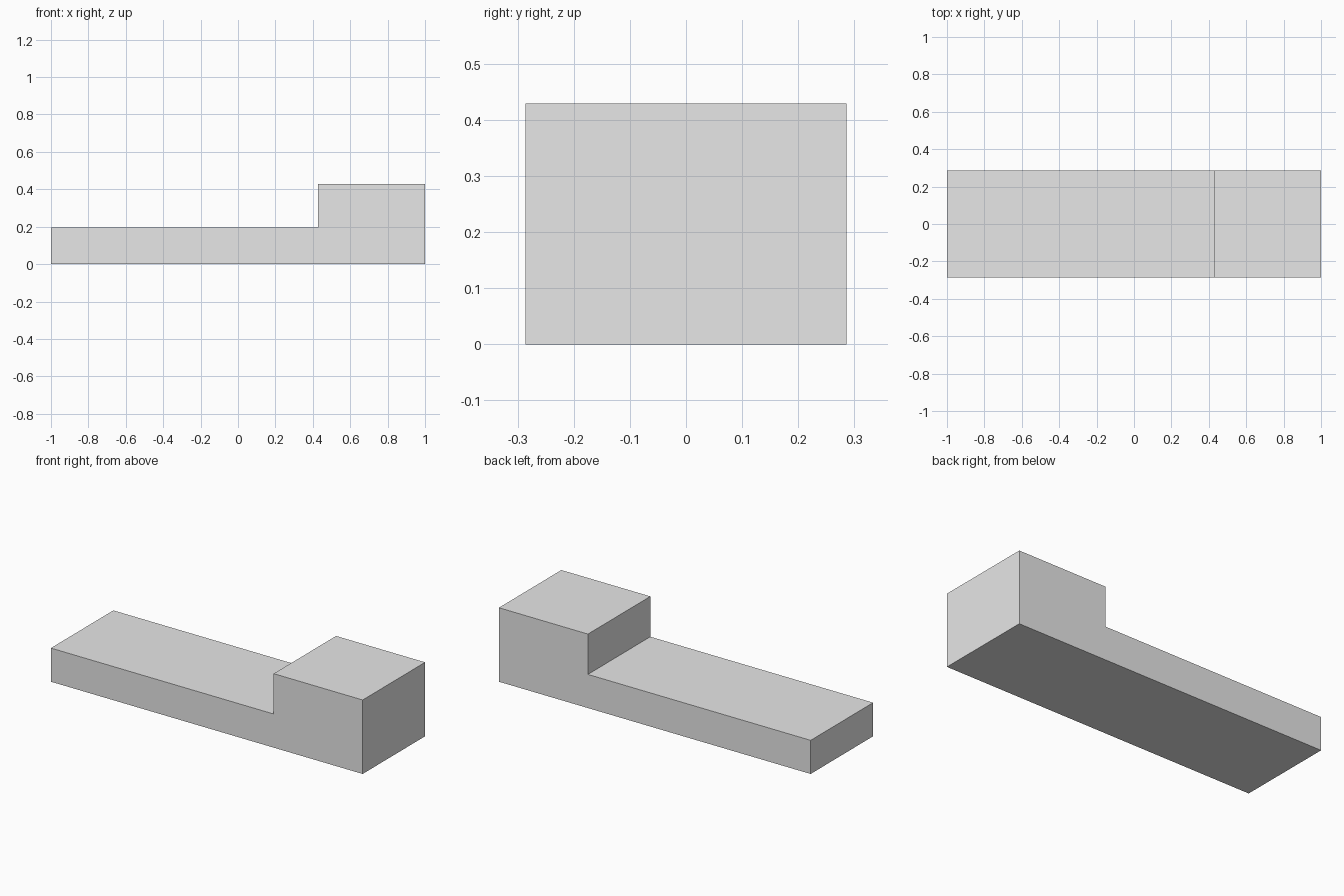
import bpy
import bmesh

cube = bpy.data.objects.get("Cube")
if cube:
    bpy.data.objects.remove(cube, do_unlink=True)

HALF_LENGTH, HALF_DEPTH = 1.0, 0.286
BASE_TOP, BLOCK_TOP, STEP_X = 0.195, 0.429, 0.429

# Plain light grey
grey = bpy.data.materials.new("light_grey")
grey.use_nodes = True
grey.diffuse_color = (0.8, 0.8, 0.8, 1)
grey.node_tree.nodes["Principled BSDF"].inputs["Base Color"].default_value = (0.8, 0.8, 0.8, 1)

# Stepped side profile: long low slab with a raised block at the +x end
profile = [
    (-HALF_LENGTH, 0), (HALF_LENGTH, 0), (HALF_LENGTH, BLOCK_TOP),
    (STEP_X, BLOCK_TOP), (STEP_X, BASE_TOP), (-HALF_LENGTH, BASE_TOP),
]

# Extrude the profile from front to back
bm = bmesh.new()
face = bm.faces.new([bm.verts.new((x, -HALF_DEPTH, z)) for x, z in profile])
result = bmesh.ops.extrude_face_region(bm, geom=[face], use_keep_orig=True)
moved = [g for g in result["geom"] if isinstance(g, bmesh.types.BMVert)]
bmesh.ops.translate(bm, verts=moved, vec=(0, 2 * HALF_DEPTH, 0))
bmesh.ops.recalc_face_normals(bm, faces=bm.faces)

mesh = bpy.data.meshes.new("stepped_block")
bm.to_mesh(mesh)
bm.free()
mesh.materials.append(grey)
block = bpy.data.objects.new("stepped_block", mesh)
bpy.context.collection.objects.link(block)
